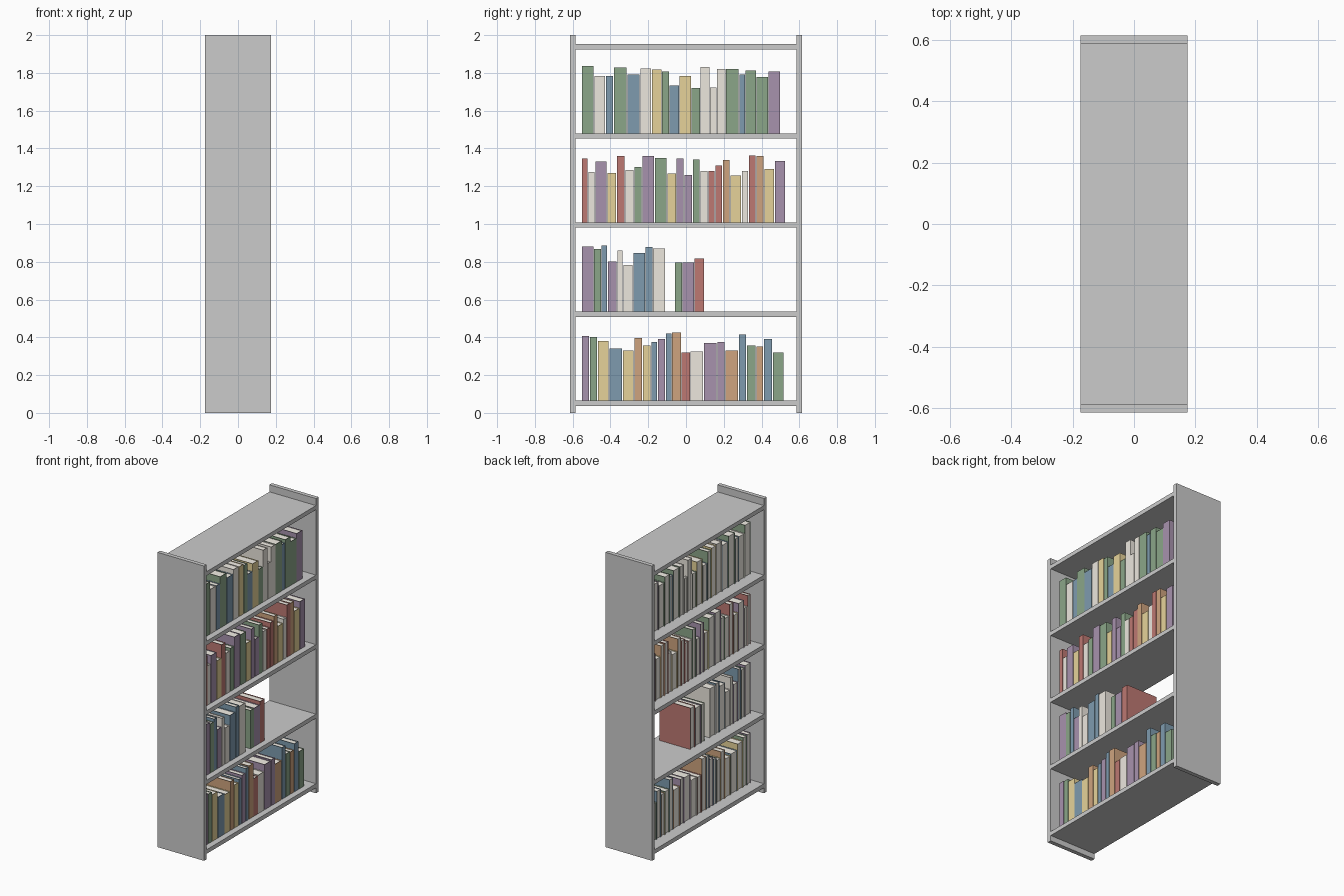
import bpy, bmesh
from mathutils import Matrix, Vector

if "Cube" in bpy.data.objects:
    bpy.data.objects.remove(bpy.data.objects["Cube"])

COLOURS = {
    "G": ("green", (0.26, 0.38, 0.25)), "P": ("purple", (0.39, 0.29, 0.42)),
    "Y": ("ochre", (0.79, 0.65, 0.32)), "B": ("blue", (0.21, 0.33, 0.43)),
    "W": ("cream", (0.84, 0.80, 0.73)), "O": ("orange", (0.62, 0.37, 0.21)),
    "R": ("red", (0.51, 0.19, 0.17)), "p": ("paper", (0.90, 0.87, 0.80)),
}
KEYS = list(COLOURS)
MATS = []
for key in KEYS:
    name, rgb = COLOURS[key]
    mat = bpy.data.materials.new(name)
    mat.diffuse_color = (*rgb, 1)
    mat.use_nodes = True
    mat.node_tree.nodes["Principled BSDF"].inputs["Base Color"].default_value = mat.diffuse_color
    MATS.append(mat)


def add_box(bm, lo, hi, mat=0):
    lo, hi = Vector(lo), Vector(hi)
    m = Matrix.Translation((lo + hi) / 2) @ Matrix.Diagonal((*(hi - lo), 1))
    verts = bmesh.ops.create_cube(bm, size=1, matrix=m)["verts"]
    for f in {f for v in verts for f in v.link_faces}:
        f.material_index = mat


def finish(bm, name, mats=()):
    mesh = bpy.data.meshes.new(name)
    bm.to_mesh(mesh)
    bm.free()
    for m in mats:
        mesh.materials.append(m)
    bpy.context.collection.objects.link(bpy.data.objects.new(name, mesh))


def panel(name, lo, hi):
    bm = bmesh.new()
    add_box(bm, lo, hi)
    finish(bm, name)


# Case: two uprights and five boards
D, Y_OUT, Y_IN, T = 0.175, 0.614, 0.586, 0.028
BOARDS = [0.037 + 0.4718 * i for i in range(5)]
panel("left_upright", (-D, -Y_OUT, 0), (D, -Y_IN, 2))
panel("right_upright", (-D, Y_IN, 0), (D, Y_OUT, 2))
for i, z in enumerate(BOARDS):
    panel(f"shelf_{i + 1}", (-D, -Y_IN, z), (D, Y_IN, z + T))


def add_book(bm, y0, y1, z, h, mat):
    back, spine, c = -0.10, 0.134, 0.003
    add_box(bm, (back, y0, z), (spine, y0 + c, z + h), mat)            # covers
    add_box(bm, (back, y1 - c, z), (spine, y1, z + h), mat)
    add_box(bm, (spine - c, y0 + c, z), (spine, y1 - c, z + h), mat)   # spine
    add_box(bm, (back + 0.004, y0 + c, z + 0.003),
            (spine - c, y1 - c, z + h - 0.004), KEYS.index("p"))       # pages


# Books: one colour letter per book ("-" is a gap), pitch and height in mm
def book_row(level, colours, pitches, heights):
    bm = bmesh.new()
    y, z = -0.551, BOARDS[level] + T
    for key, w, h in zip(colours, pitches, heights):
        if key != "-":
            add_book(bm, y, y + w / 1000 - 0.004, z, h / 1000, KEYS.index(key))
        y += w / 1000
    finish(bm, f"books_row_{level + 1}", MATS)


book_row(0, "PGYBYOYBPBORWPPOBGOBG",
         [42, 42, 61, 72, 61, 45, 45, 34, 42, 34, 50, 48, 69, 72, 42, 72, 42,
          50, 40, 48, 61],
         [341, 336, 316, 276, 266, 331, 291, 311, 326, 356, 361, 256, 261, 306,
          311, 266, 351, 291, 286, 326, 254])
book_row(1, "PGBPWWBBW-GPR",
         [64, 40, 34, 50, 32, 53, 64, 40, 66, 50, 40, 64, 53],
         [345, 332, 350, 265, 323, 245, 310, 342, 333, 0, 260, 260, 281])
book_row(2, "RWPYRWGPGYPPGWRROYWROYP",
         [34, 37, 64, 50, 45, 48, 42, 66, 66, 50, 40, 45, 40, 42, 37, 40, 40,
          61, 37, 40, 42, 56, 58],
         [337, 267, 322, 262, 352, 277, 292, 352, 342, 260, 337, 252, 332, 272,
          272, 302, 330, 247, 272, 354, 352, 282, 324])
book_row(3, "GWBGBWYGBYGWWWGBGGP",
         [66, 61, 42, 72, 69, 61, 53, 40, 53, 64, 48, 50, 37, 48, 69, 34, 58,
          64, 64],
         [355, 302, 302, 347, 312, 342, 337, 327, 252, 302, 240, 352, 242, 340,
          340, 312, 332, 297, 327])
